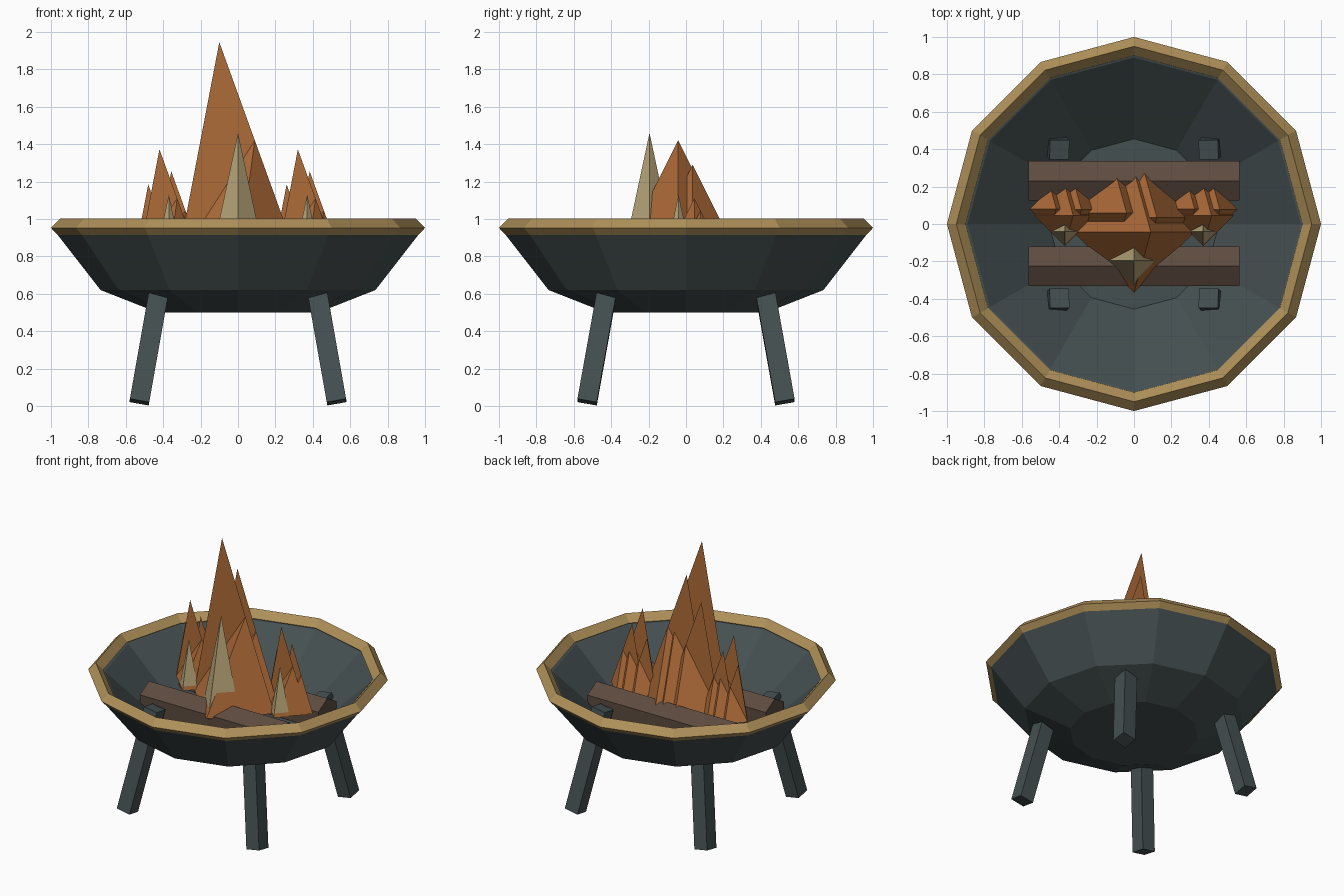
import bpy, bmesh, math
from mathutils import Vector, Matrix

if "Cube" in bpy.data.objects:
    bpy.data.objects.remove(bpy.data.objects["Cube"])


def material(name, rgb):
    m = bpy.data.materials.new(name)
    m.diffuse_color = (*rgb, 1)
    m.use_nodes = True
    m.node_tree.nodes["Principled BSDF"].inputs["Base Color"].default_value = m.diffuse_color
    return m


IRON = material("dark_iron", (0.06, 0.08, 0.083))
BRASS = material("brass", (0.43, 0.28, 0.10))
WOOD = material("wood", (0.11, 0.07, 0.05))
FLAME = material("flame_orange", (0.43, 0.15, 0.04))
PALE = material("flame_pale", (0.50, 0.40, 0.20))


def finish(bm, name, mat, matrix=Matrix(), normals=True):
    bmesh.ops.remove_doubles(bm, verts=bm.verts, dist=1e-5)
    if normals:
        bmesh.ops.recalc_face_normals(bm, faces=bm.faces)
    me = bpy.data.meshes.new(name)
    bm.to_mesh(me)
    bm.free()
    me.materials.append(mat)
    ob = bpy.data.objects.new(name, me)
    ob.matrix_world = matrix
    bpy.context.collection.objects.link(ob)
    return ob


def lathe(name, profile, n, mat, matrix=Matrix(), ring=False):
    """Spin (radius, z) points into n flat sides; capped, or closed as a ring."""
    bm = bmesh.new()
    rows = [[bm.verts.new((r * math.cos(math.tau * i / n), r * math.sin(math.tau * i / n), z))
             for i in range(n)] for r, z in profile]
    pairs = list(zip(rows, rows[1:]))
    if ring:
        pairs.append((rows[-1], rows[0]))
    else:
        for row in (rows[0], rows[-1]):
            if (row[0].co - row[1].co).length > 1e-4:
                bm.faces.new(row)
    for a, b in pairs:
        for i in range(n):
            j = (i + 1) % n
            bm.faces.new((a[i], a[j], b[j], b[i]))
    return finish(bm, name, mat, matrix)


# Bowl with thick wall and brass rim
lathe("bowl", [(0.43, 0.5), (0.735, 0.62), (0.98, 0.935), (0.95, 0.96), (0.89, 0.94), (0.455, 0.545)],
      12, IRON)
lathe("rim", [(1.0, 0.952), (0.95, 1.003), (0.9, 0.952), (0.95, 0.90)], 12, BRASS, ring=True)

# Four splayed legs
for sx in (-1, 1):
    for sy in (-1, 1):
        bm = bmesh.new()
        bmesh.ops.create_cube(bm, size=1, matrix=Matrix.Diagonal((0.105, 0.105, 0.755, 1)))
        rot = Matrix.Rotation(-sx * 0.175, 4, 'Y') @ Matrix.Rotation(sy * 0.175, 4, 'X')
        side = ("front" if sy < 0 else "back") + ("_left" if sx < 0 else "_right")
        finish(bm, side + "_leg", IRON, Matrix.Translation((sx * 0.463, sy * 0.463, 0.387)) @ rot)

# Two hexagonal logs along x
for name, y in (("front_log", -0.225), ("back_log", 0.23)):
    lathe(name, [(0.122, -0.565), (0.122, 0.565)], 6, WOOD,
          Matrix.Translation((0, y, 0.72)) @ Matrix.Rotation(math.pi / 2, 4, 'Y'))


def flame(name, x, y, z, s):
    """Low four-sided pyramid with a thin tall fin rising on its left."""
    left, front, right, back = [Vector(p) for p in
                                ((-0.325, 0, 0), (0, -0.325, 0), (0.325, 0, 0), (0, 0.325, 0))]
    tip = Vector((-0.1, 0, 1.175))
    peak = tip.lerp(right, 0.447)
    bm = bmesh.new()
    l, f, r, b, t, p = [bm.verts.new(v * s) for v in (left, front, right, back, tip, peak)]
    for face in ((l, f, p), (f, r, p), (r, b, p), (b, l, p), (l, b, r, f), (l, p, t)):
        bm.faces.new(face)
    finish(bm, name, FLAME, Matrix.Translation((x, y, z)), normals=False)


def pale_flame(name, x, y, z, s):
    lathe(name, [(0.15 * s, 0), (0, 0.7 * s)], 4, PALE, Matrix.Translation((x, y, z)))


# Centre fire
flame("centre_flame", 0, -0.042, 0.77, 1)
flame("centre_flame_behind", 0.05, 0.036, 0.77, 0.8)
flame("centre_flame_left", -0.1, 0.06, 0.77, 0.67)
pale_flame("centre_pale_flame", 0, -0.195, 0.76, 1)

# Two half-size fires at the sides
for side, x in (("left", -0.37), ("right", 0.37)):
    flame(side + "_flame", x, 0.045, 0.785, 0.5)
    flame(side + "_flame_behind", x + 0.053, 0.078, 0.785, 0.4)
    flame(side + "_flame_outer", x - 0.076, 0.08, 0.785, 0.34)
    pale_flame(side + "_pale_flame", x, -0.04, 0.78, 0.5)
